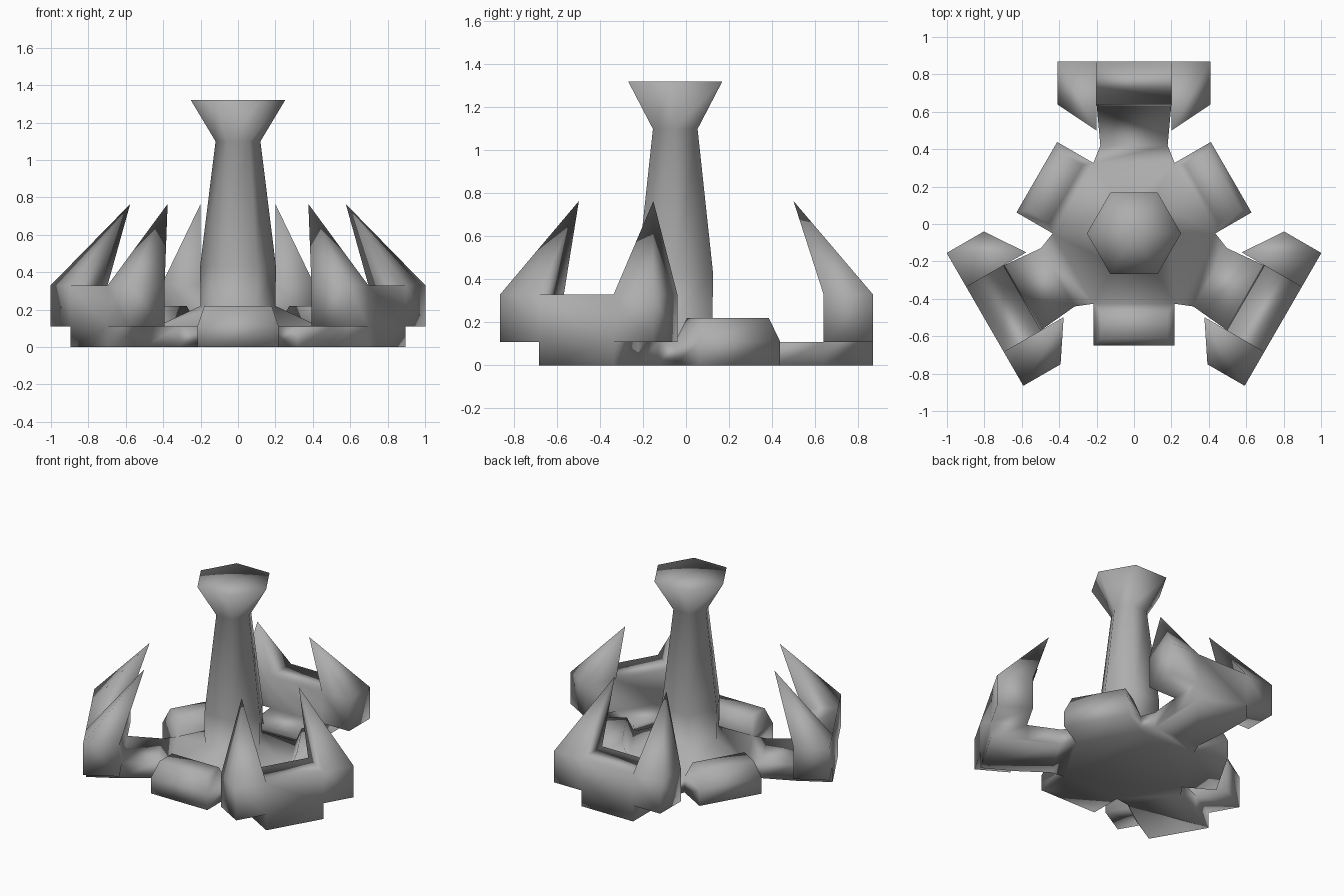
import bpy
import bmesh
from math import cos, sin, pi, radians
from mathutils import Matrix, Vector

if "Cube" in bpy.data.objects:
    bpy.data.objects.remove(bpy.data.objects["Cube"])

HUB = Matrix.Translation((0, -0.05, 0))  # axis of the threefold layout
polys = []                               # faces of the welded body


def add(points, turn=0):
    m = HUB @ Matrix.Rotation(radians(turn), 4, 'Z')
    polys.append([m @ Vector(p) for p in points])


def skin(low, high, turn=0, skip=()):
    """Quads between two rings, leaving out the listed sides."""
    n = len(low)
    for i in range(n):
        if i not in skip:
            j = (i + 1) % n
            add((low[i], low[j], high[j], high[i]), turn)


def hexagon(r, z):
    return [(r * cos(i * pi / 3), r * sin(i * pi / 3), z) for i in range(6)]


def outline(half, z):
    """Mirrored plan outline from its right-hand points."""
    return [(x, y, z) for x, y in half] + [(-x, y, z) for x, y in reversed(half)]


def arm(turn):
    plan = [(0.2175, 0.3767), (0.18, 0.47), (0.2, 0.69), (0.2, 0.92)]
    low, high = outline(plan, 0), outline(plan, 0.11)
    skin(low, high, turn, skip=(7,))     # open toward the hub
    add(low, turn)
    add(high[:3] + high[5:], turn)       # the claw covers the rest


def block(turn):
    low, top = [(0.2175, 0.3767), (0.2175, 0.6)], [(0.18, 0.42), (0.18, 0.56)]
    a, b, c = outline(low, 0), outline(low, 0.11), outline(top, 0.22)
    skin(a, b, turn, skip=(3,))          # open toward the hub
    skin(b, c, turn)
    add(a, turn)
    add(c, turn)


def claw(turn):
    """Cross bar with a pointed prong leaning inward at each end."""
    profile = ((0.69, 0.11), (0.92, 0.11), (0.92, 0.33), (0.69, 0.33))
    rings = [[(x, y, z) for y, z in profile] for x in (-0.41, -0.2, 0.2, 0.41)]
    add(rings[0], turn)
    add(rings[3], turn)
    for k in range(3):
        # Middle rests on the arm, ends carry prongs
        skin(rings[k], rings[k + 1], turn, skip=(0,) if k == 1 else (2,))
    for k, x in ((0, -0.2), (2, 0.2)):
        base = (rings[k][2], rings[k][3], rings[k + 1][3], rings[k + 1][2])
        for i in range(4):
            add((base[i], base[(i + 1) % 4], (x, 0.55, 0.765)), turn)


# Hub sloping up into the column, with a flared head
rings = [hexagon(0.435, 0.11), hexagon(0.2, 0.22), hexagon(0.203, 0.43),
         hexagon(0.12, 1.1), hexagon(0.252, 1.32)]
for lower, upper in zip(rings, rings[1:]):
    skin(lower, upper)
add(hexagon(0.435, 0))
for i in range(6):
    add((rings[-1][i], rings[-1][(i + 1) % 6], (0, 0, 1.315)))

# Three clawed arms alternating with chamfered blocks
for turn in (0, 120, 240):
    arm(turn)
    claw(turn)
    block(turn + 60)

# Weld everything into one smooth body
bm = bmesh.new()
for p in polys:
    bm.faces.new([bm.verts.new(v) for v in p])
bmesh.ops.remove_doubles(bm, verts=bm.verts, dist=0.002)
bmesh.ops.recalc_face_normals(bm, faces=bm.faces)
for f in bm.faces:
    f.smooth = True
mesh = bpy.data.meshes.new("clawed_pedestal")
bm.to_mesh(mesh)
bm.free()
body = bpy.data.objects.new("clawed_pedestal", mesh)
bpy.context.collection.objects.link(body)

# Mid grey finish
grey = bpy.data.materials.new("mid_grey")
grey.diffuse_color = (0.42, 0.42, 0.42, 1)
grey.use_nodes = True
grey.node_tree.nodes["Principled BSDF"].inputs["Base Color"].default_value = grey.diffuse_color
mesh.materials.append(grey)
